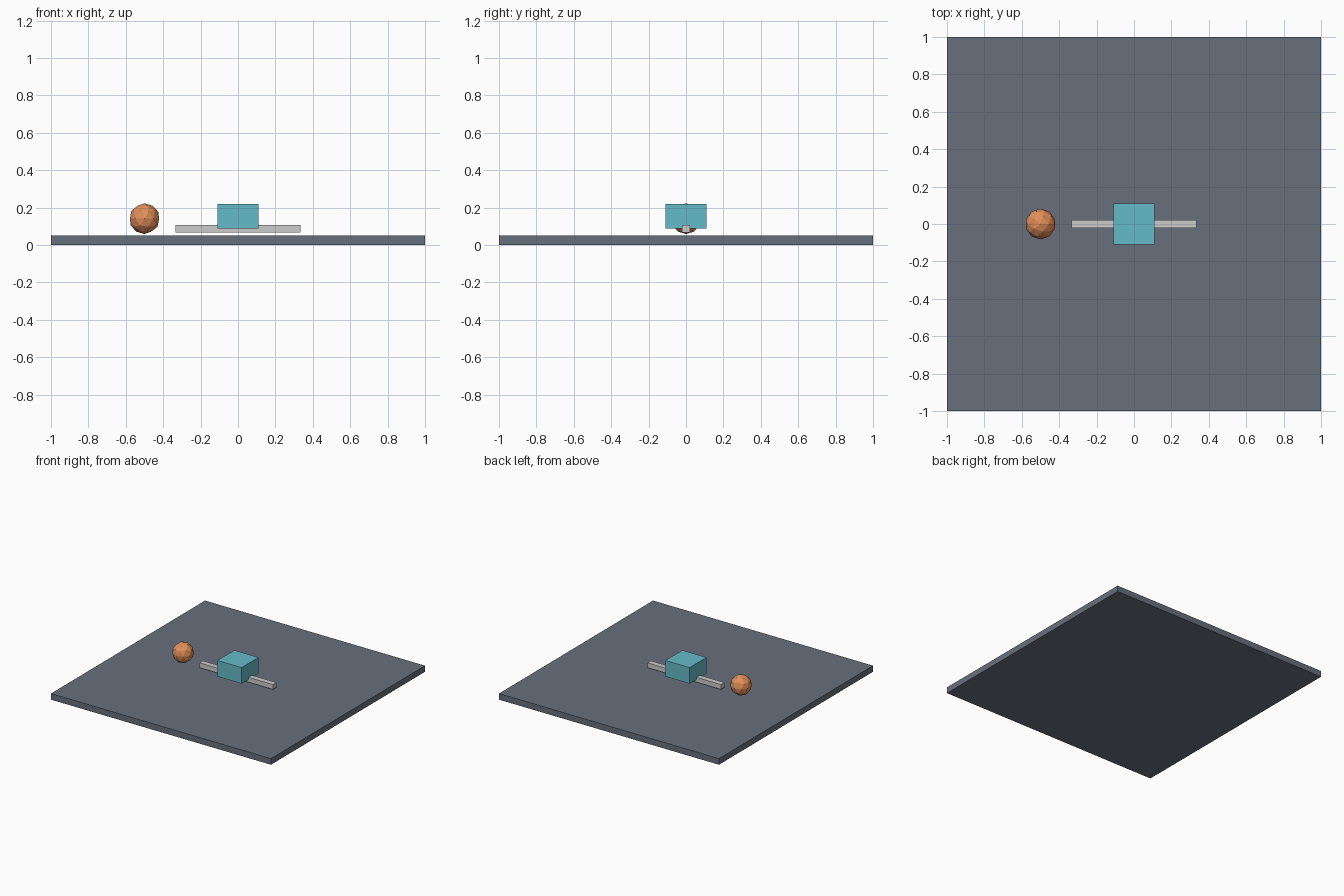
import bpy

if "Cube" in bpy.data.objects:
    bpy.data.objects.remove(bpy.data.objects["Cube"])


def paint(obj, name, rgb):
    mat = bpy.data.materials.new(name)
    mat.diffuse_color = (*rgb, 1.0)
    mat.use_nodes = True
    mat.node_tree.nodes["Principled BSDF"].inputs["Base Color"].default_value = mat.diffuse_color
    obj.data.materials.append(mat)


def box(name, size, z_min, z_max):
    # Box centred on x = y = 0 between two heights
    bpy.ops.mesh.primitive_cube_add(size=1, location=(0, 0, (z_min + z_max) / 2))
    obj = bpy.context.object
    obj.name = name
    obj.scale = (size[0], size[1], z_max - z_min)
    bpy.ops.object.transform_apply(location=False, rotation=False, scale=True)
    return obj


# Base plate
base = box("base_plate", (2.0, 2.0), 0.0, 0.05)
paint(base, "slate", (0.14, 0.16, 0.2))

# Slide rail hovering just above the plate
box("slide_rail", (0.667, 0.045), 0.067, 0.107)

# Carriage block straddling the rail
carriage = box("carriage_block", (0.22, 0.22), 0.088, 0.22)
paint(carriage, "teal", (0.13, 0.5, 0.58))

# Faceted ball at the left end
bpy.ops.mesh.primitive_ico_sphere_add(subdivisions=2, radius=0.082, location=(-0.5, 0, 0.141))
ball = bpy.context.object
ball.name = "ball"
paint(ball, "orange", (0.75, 0.27, 0.1))
